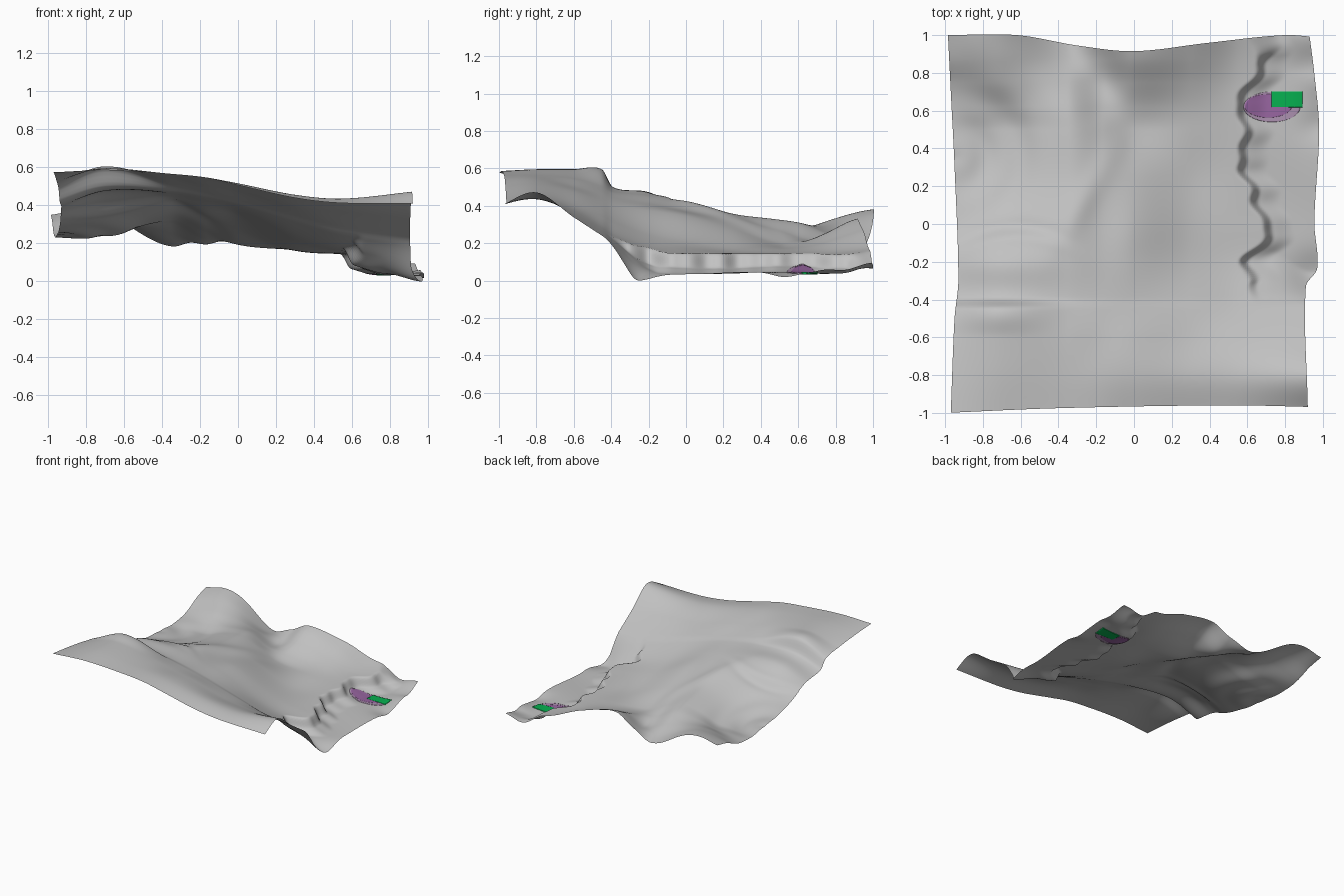
import bpy
import bmesh
import math

default_cube = bpy.data.objects.get("Cube")
if default_cube:
    bpy.data.objects.remove(default_cube, do_unlink=True)


def make_material(name, red, green, blue):
    material = bpy.data.materials.new(name)
    material.use_nodes = True
    colour = (red, green, blue, 1)
    material.diffuse_color = colour
    material.node_tree.nodes["Principled BSDF"].inputs["Base Color"].default_value = colour
    return material


def curve_value(knots, values, position):
    """Smooth curve through the knots, held constant past both ends."""
    position = min(max(position, knots[0]), knots[-1])
    last = len(knots) - 1
    index = 0
    while index < last - 1 and position > knots[index + 1]:
        index += 1

    def slope(knot):
        before, after = max(knot - 1, 0), min(knot + 1, last)
        return (values[after] - values[before]) / (knots[after] - knots[before])

    span = knots[index + 1] - knots[index]
    t = (position - knots[index]) / span
    start, end = values[index], values[index + 1]
    ease = t * t * (3 - 2 * t)
    bend_in = t * (1 - t) * (1 - t) * slope(index)
    bend_out = t * t * (1 - t) * slope(index + 1)
    return start + (end - start) * ease + span * (bend_in - bend_out)


def smooth_step(low, high, value):
    t = min(max((value - low) / (high - low), 0), 1)
    return t * t * (3 - 2 * t)


def bump(x, y, centre_x, centre_y, radius_x, radius_y):
    return math.exp(-((x - centre_x) / radius_x) ** 2 - ((y - centre_y) / radius_y) ** 2)


def fold(distance, width):
    """Raises one side of a line and lowers the other."""
    t = distance / width
    return t * math.exp(-t * t)


# Hillside sections from the high side to the low side, in hundredths, front to back
section_y = (-1, -.8, -.6, -.45, -.39, -.2, 0, .25, .5, .62, .75, .87, 1)
section_x = (-.97, -.7, -.35, -.17, 0, .3, .55, .95)
sections = (
    (58, 56, 53, 49, 41, 37, 30, 26, 24, 24, 27, 32, 35),
    (59, 60, 60, 60, 50, 47, 36, 27, 24, 27, 32, 35, 36),
    (57, 57, 55, 51, 48, 46, 42, 36, 33, 31, 26, 21, 18),
    (55, 55, 51, 47, 45, 42, 38, 33, 27, 23, 20, 23, 29),
    (51, 52, 48, 43, 41, 38, 35, 28, 20, 21, 26, 32, 36),
    (44, 46, 40, 35, 32, 25, 21, 17, 17, 18, 21, 25, 29),
    (41, 44, 37, 29, 25, 18, 16, 15, 15, 15, 15, 16, 18),
    (40, 48, 34, 24, 20, 14, 14, 14, 14, 14, 13, 13, 12),
)

# Wavy line of the bank above the low shore
bank_y = (-.3, -.2, -.06, .1, .2, .3, .5, .65, .77, .9)
bank_x = (.63, .58, .71, .64, .62, .56, .59, .55, .64, .69)


def shore_height(x, y, bank):
    height = .045 + .006 * math.sin(9 * y + 5 * x)
    height += .035 * (1 - smooth_step(bank, bank + .15, x))
    height += .05 * smooth_step(.8, 1, y) * smooth_step(.7, .93, x)
    height += .025 * bump(x, y, .98, .76, .12, .1)
    height -= .045 * bump(x, y, .98, -.27, .15, .12)
    height -= .02 * bump(x, y, .98, .52, .1, .08)
    return height


def ground_height(x, y):
    across = [curve_value(section_y, section, y) for section in sections]
    height = curve_value(section_x, across, x) / 100
    # raised far corner
    height += .02 * bump(x, y, -.85, 1, .12, .15)
    # rounded shelf on the high side
    shelf = -.04 - .9 * (x + .62) ** 2
    height += .025 * fold(shelf - y, .05) * bump(x, y, -.65, -.05, .25, .2)
    # low diagonal ridge running back from the shelf
    across_ridge = .86 * (x + .25) - .51 * (y - .15)
    along_ridge = .51 * (x + .25) + .86 * (y - .15)
    height += .014 * bump(across_ridge, along_ridge, 0, 0, .07, .3)
    # curved gullies in the hollow behind the shelf
    ring = math.hypot(x + .95, y - .35)
    height += .007 * math.sin(ring * 30) * bump(x, y, -.75, .4, .25, .3)
    # drop from the bank to the shore, softer toward the back edge
    bank = curve_value(bank_y, bank_x, y) + .01 * math.sin(42 * y)
    soft = smooth_step(.85, .96, y)
    foot = -.13 - .12 * smooth_step(.7, .95, x)
    drop = smooth_step(bank - .02 - .07 * soft, bank + .035 + .06 * soft, x)
    drop *= smooth_step(-.43, foot, y)
    return height + (shore_height(x, y, bank) - height) * drop


def left_border(y):
    return curve_value((-1, -.5, -.3, .3, .7, 1), (-.97, -.95, -.93, -.95, -.97, -.985), y)


def right_border(y):
    return curve_value((-1, -.35, -.25, 0, .5, .8, 1), (.92, .91, .97, .955, .98, .955, .93), y)


def back_border(x):
    return curve_value((-1, -.62, -.3, 0, .4, .8, 1), (1, 1, .945, .915, .96, 1, .985), x)


def front_border(x):
    return curve_value((-1, -.4, .5, 1), (-1, -.975, -.96, -.97), x)


def make_surface(name, steps, place, material):
    mesh = bpy.data.meshes.new(name)
    bm = bmesh.new()
    bmesh.ops.create_grid(bm, x_segments=steps, y_segments=steps, size=1)
    for vert in bm.verts:
        x, y = place(vert.co.x, vert.co.y)
        vert.co = (x, y, ground_height(x, y))
    for face in bm.faces:
        face.smooth = True
    bm.to_mesh(mesh)
    bm.free()
    mesh.materials.append(material)
    surface = bpy.data.objects.new(name, mesh)
    bpy.context.collection.objects.link(surface)
    return surface


def place_ground(u, v):
    left, right = left_border(v), right_border(v)
    x = left + (right - left) * (u + 1) / 2
    front, back = front_border(x), back_border(x)
    return x, front + (back - front) * (v + 1) / 2


def ellipse(centre_x, centre_y, radius_x, radius_y):
    def place(u, v):
        return (centre_x + radius_x * u * math.sqrt(1 - v * v / 2),
                centre_y + radius_y * v * math.sqrt(1 - u * u / 2))
    return place


def rectangle(centre_x, centre_y, half_x, half_y):
    return lambda u, v: (centre_x + half_x * u, centre_y + half_y * v)


stone = make_material("stone grey", .54, .54, .54)
lilac = make_material("pale lilac", .41, .28, .43)
purple = make_material("muted purple", .31, .13, .35)
green = make_material("bright green", .002, .434, .08)

# Ground sheet
ground = make_surface("ground", 180, place_ground, stone)

# Thin markers lying on the shore, seen from above and below
markers = (
    ("outer_marker", ellipse(.73, .62, .15, .08), lilac, .005),
    ("inner_marker", ellipse(.71, .625, .125, .062), purple, .007),
    ("green_marker", rectangle(.81, .66, .082, .042), green, .0095),
)
plates = []
for name, place, material, thickness in markers:
    plate = make_surface(name, 30, place, material)
    solid = plate.modifiers.new("thickness", "SOLIDIFY")
    solid.thickness = thickness
    solid.offset = 0
    plates.append(plate)

# Rest everything on the floor
lowest = min(vert.co.z for vert in ground.data.vertices)
for part in [ground] + plates:
    for vert in part.data.vertices:
        vert.co.z -= lowest
